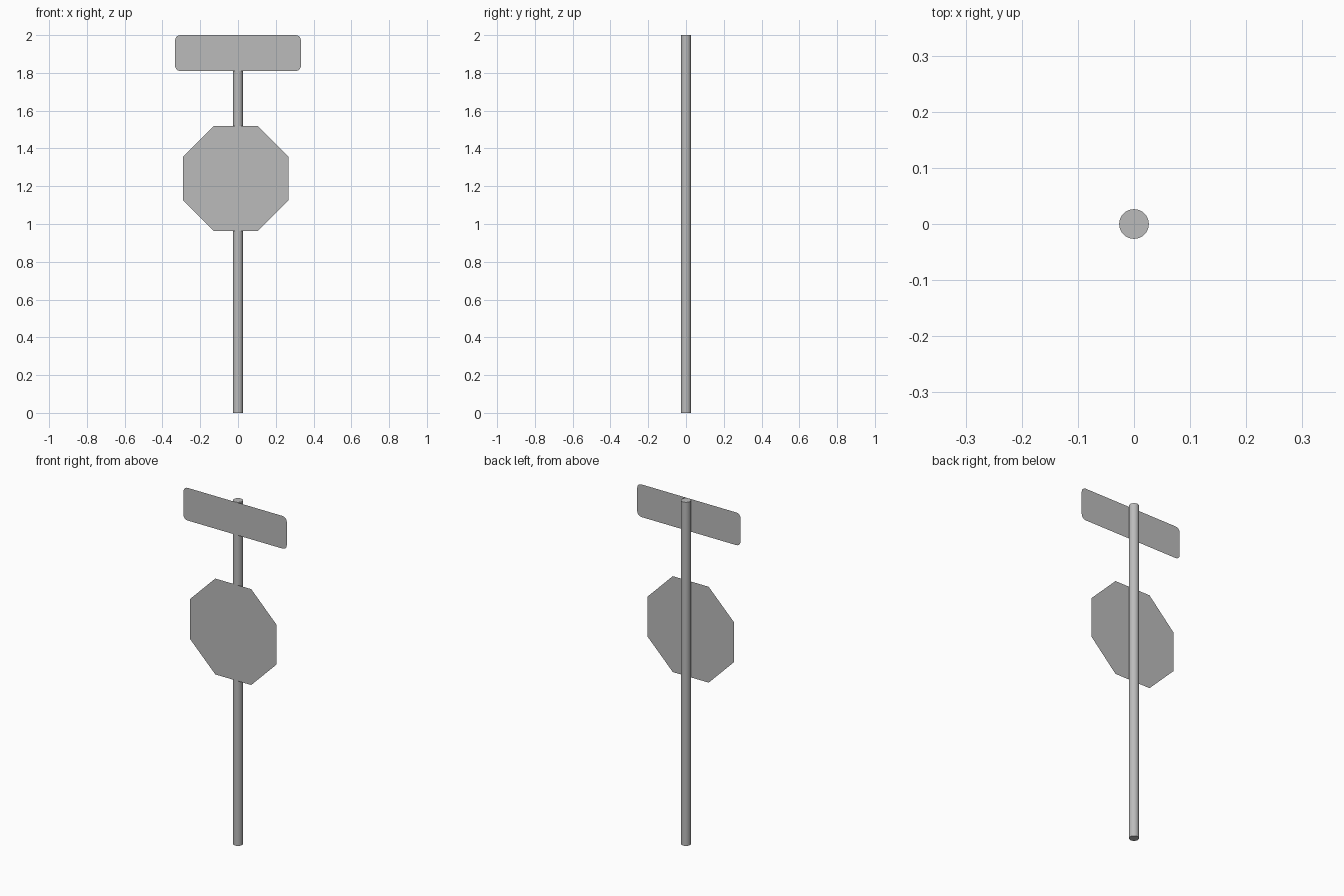
import bpy
import bmesh
from math import cos, sin, pi, radians

cube = bpy.data.objects.get("Cube")
if cube:
    bpy.data.objects.remove(cube, do_unlink=True)

POLE_R = 0.0265

grey = bpy.data.materials.new("plain grey")
grey.use_nodes = True
colour = (0.5, 0.5, 0.5, 1)
grey.diffuse_color = colour
grey.node_tree.nodes["Principled BSDF"].inputs["Base Color"].default_value = colour


def sheet(name, outline):
    """A thin single-face panel resting on the front of the pole."""
    bm = bmesh.new()
    bm.faces.new([bm.verts.new((x, -POLE_R, z)) for x, z in outline])
    mesh = bpy.data.meshes.new(name)
    bm.to_mesh(mesh)
    bm.free()
    mesh.materials.append(grey)
    obj = bpy.data.objects.new(name, mesh)
    bpy.context.collection.objects.link(obj)
    return obj


def arc(cx, cz, r, start, sweep, steps):
    angles = [start + sweep * i / steps for i in range(steps + 1)]
    return [(cx + r * cos(a), cz + r * sin(a)) for a in angles]


# Round pole
bpy.ops.mesh.primitive_cylinder_add(vertices=32, radius=POLE_R, depth=2, location=(0, 0, 1))
pole = bpy.context.object
pole.name = "pole"
pole.data.materials.append(grey)
bpy.ops.object.shade_smooth_by_angle(angle=radians(40))

# Octagonal panel, slightly off the pole's axis
apothem = 0.279
octagon = arc(-0.012, 1.241, apothem / cos(pi / 8), pi / 8, 2 * pi, 8)[:-1]
sheet("octagon_panel", octagon)

# Wide top panel with rounded corners
half_w, low, high, r = 0.333, 1.81, 2.0, 0.028
corners = [(half_w - r, high - r), (r - half_w, high - r),
           (r - half_w, low + r), (half_w - r, low + r)]
outline = []
for i, (cx, cz) in enumerate(corners):
    outline += arc(cx, cz, r, i * pi / 2, pi / 2, 6)
sheet("top_panel", outline)
